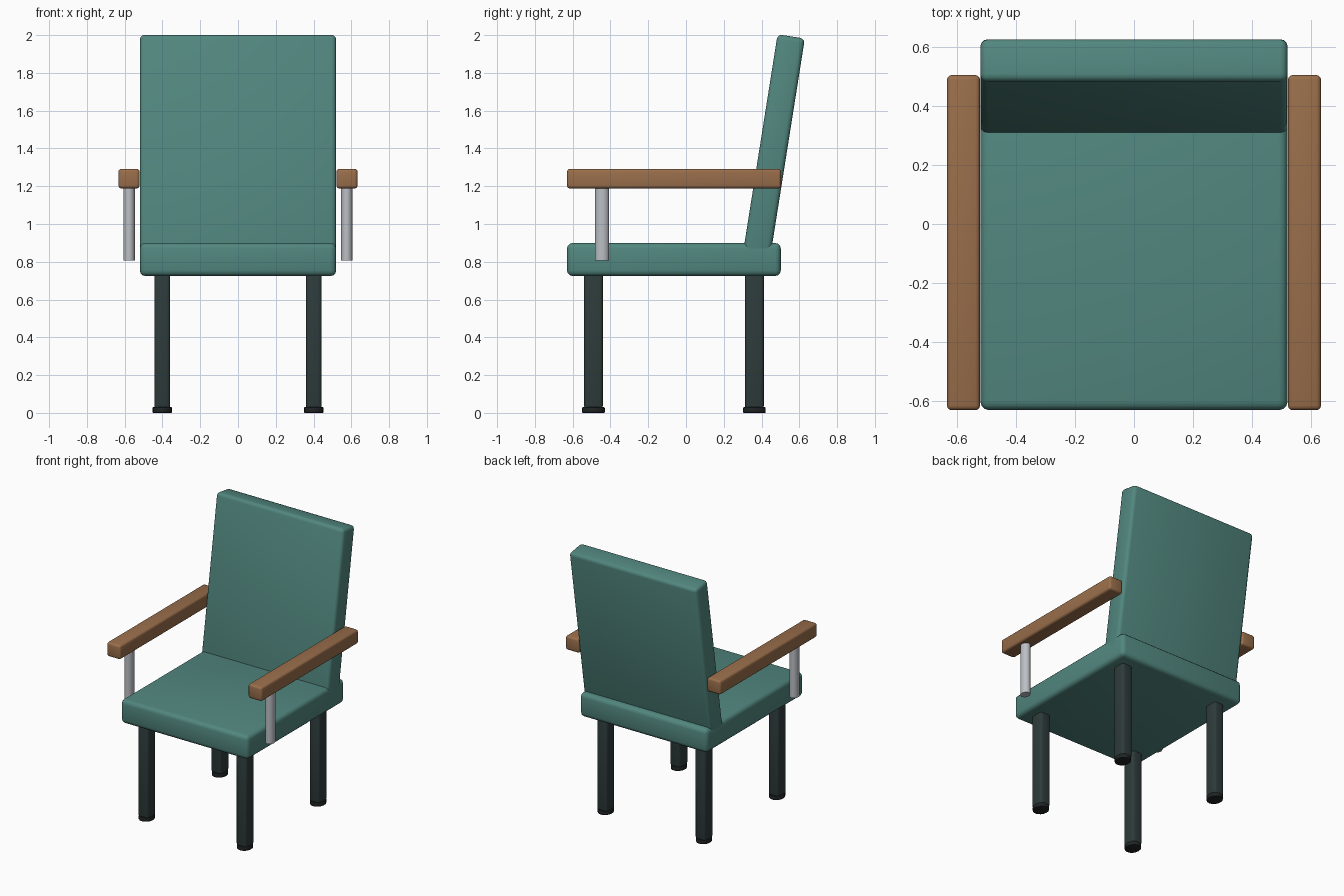
import bpy, math
from mathutils import Vector

if "Cube" in bpy.data.objects:
    bpy.data.objects.remove(bpy.data.objects["Cube"])


def material(name, rgb):
    m = bpy.data.materials.new(name)
    m.diffuse_color = (*rgb, 1)
    m.use_nodes = True
    m.node_tree.nodes["Principled BSDF"].inputs["Base Color"].default_value = m.diffuse_color
    return m


teal = material("teal_fabric", (0.084, 0.242, 0.212))
wood = material("warm_wood", (0.32, 0.156, 0.07))
dark = material("dark_metal", (0.027, 0.044, 0.043))
black = material("black_rubber", (0.014, 0.017, 0.018))
steel = material("light_steel", (0.50, 0.52, 0.55))


def finish(ob, name, mat, size, bevel, segments=3):
    """Apply the size, name and colour, then round the edges."""
    ob.name = name
    ob.scale = size
    bpy.ops.object.transform_apply(location=False, rotation=False, scale=True)
    ob.data.materials.append(mat)
    if bevel:
        mod = ob.modifiers.new("rounding", "BEVEL")
        mod.width = bevel
        mod.segments = segments
        mod.limit_method = "ANGLE"
        bpy.ops.object.modifier_apply(modifier=mod.name)
    bpy.ops.object.shade_smooth_by_angle(angle=math.radians(35))
    return ob


def box(name, mat, centre, size, bevel, tilt=0):
    bpy.ops.mesh.primitive_cube_add(size=1, location=centre, rotation=(tilt, 0, 0))
    return finish(bpy.context.object, name, mat, size, bevel)


def rod(name, mat, centre, size, sides=24, bevel=0):
    bpy.ops.mesh.primitive_cylinder_add(vertices=sides, radius=0.5, depth=1, location=centre)
    return finish(bpy.context.object, name, mat, size, bevel, 2)


# Seat cushion
box("seat", teal, (0, -0.064, 0.812), (1.04, 1.132, 0.175), 0.03)

# Reclined backrest, sunk into the seat
tilt = math.radians(9)
length = 1.2
top = Vector((0, 0.557, 1.993))
axis = Vector((0, math.sin(tilt), math.cos(tilt)))
box("backrest", teal, top - axis * length / 2, (1.04, 0.146, length), 0.025, -tilt)

for side, s in (("left", -1), ("right", 1)):
    # Armrest and its front post
    box(f"{side}_armrest", wood, (s * 0.577, -0.063, 1.24), (0.112, 1.134, 0.104), 0.016)
    rod(f"{side}_arm_post", steel, (s * 0.576, -0.444, 1.0), (0.062, 0.075, 0.385))
    # Legs with round rubber feet
    for end, y in (("front", -0.49), ("rear", 0.362)):
        box(f"{side}_{end}_leg", dark, (s * 0.401, y, 0.38), (0.084, 0.1, 0.72), 0.018)
        rod(f"{side}_{end}_foot", black, (s * 0.401, y, 0.015), (0.104, 0.12, 0.03), 16, 0.004)
